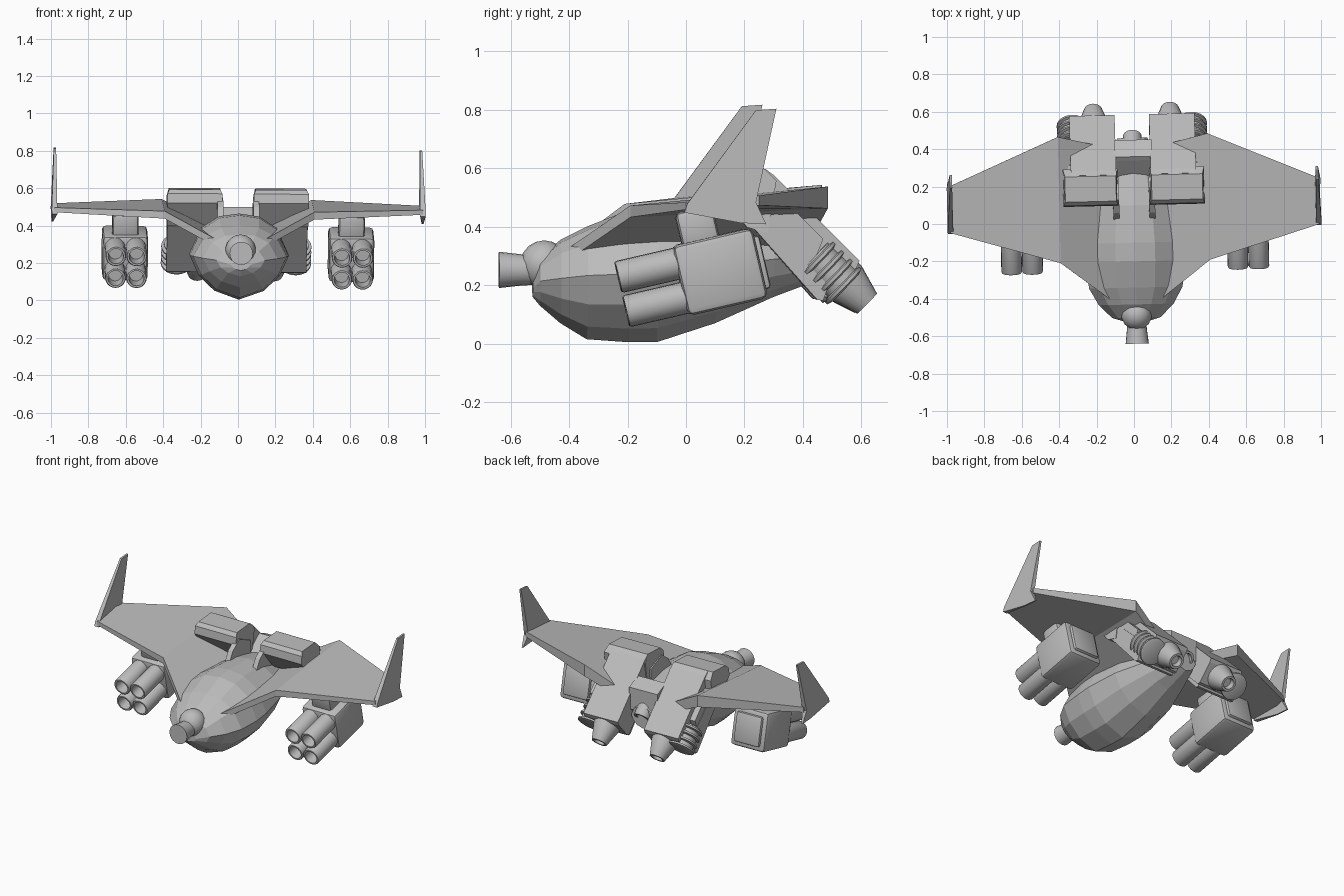
import bpy, bmesh
from math import radians, cos, sin
from mathutils import Matrix, Vector

cube = bpy.data.objects.get("Cube")
if cube:
    bpy.data.objects.remove(cube, do_unlink=True)

grey = bpy.data.materials.new("hull_grey")
grey.use_nodes = True
grey.diffuse_color = (0.5, 0.5, 0.5, 1)
grey.node_tree.nodes["Principled BSDF"].inputs["Base Color"].default_value = (0.5, 0.5, 0.5, 1)

# The whole craft sits with a slight yaw and bank
POSE = Matrix.Rotation(radians(1.4), 4, "Z") @ Matrix.Rotation(radians(0.4), 4, "Y")


def finish(name, bm, smooth=False):
    bmesh.ops.recalc_face_normals(bm, faces=bm.faces)
    bm.transform(POSE)
    mesh = bpy.data.meshes.new(name)
    bm.to_mesh(mesh)
    bm.free()
    mesh.materials.append(grey)
    obj = bpy.data.objects.new(name, mesh)
    bpy.context.collection.objects.link(obj)
    if smooth:
        bpy.ops.object.select_all(action="DESELECT")
        obj.select_set(True)
        bpy.context.view_layer.objects.active = obj
        bpy.ops.object.shade_smooth_by_angle(angle=radians(35))


def pair(name, bm, smooth=False):
    """Left part plus its mirrored right twin."""
    other = bm.copy()
    other.transform(Matrix.Scale(-1, 4, (1, 0, 0)))
    finish("left_" + name, bm, smooth)
    finish("right_" + name, other, smooth)


def loft(rings, cap=True):
    bm = bmesh.new()
    loops = [[bm.verts.new(p) for p in ring] for ring in rings]
    n = len(loops[0])
    for a, b in zip(loops, loops[1:]):
        for i in range(n):
            j = (i + 1) % n
            bm.faces.new((a[i], a[j], b[j], b[i]))
    if cap:
        bm.faces.new(loops[0])
        bm.faces.new(loops[-1])
    return bm


def slab(profile, x0, x1):
    """Side profile of (y, z) points, extruded across x."""
    return loft([[(x, y, z) for y, z in profile] for x in (x0, x1)])


def box(size, matrix, bevel=0.0):
    bm = bmesh.new()
    bmesh.ops.create_cube(bm, size=1, matrix=Matrix.Diagonal((*size, 1)))
    if bevel:
        bmesh.ops.bevel(bm, geom=bm.edges[:], offset=bevel, segments=2,
                        profile=0.5, affect="EDGES")
    bm.transform(matrix)
    return bm


def lathe(profile, matrix, sides=20):
    """Rings of (radius, distance) turned around the local forward (-y) axis."""
    rings = [[(r * cos(radians(360 * i / sides)), -d, r * sin(radians(360 * i / sides)))
              for i in range(sides)] for r, d in profile]
    bm = loft(rings)
    bm.transform(matrix)
    return bm


# Faceted fuselage: y, bottom, widest height, top, half width
stations = [(-.525, .16, .19, .22, .05), (-.50, .13, .215, .29, .13),
            (-.43, .07, .225, .355, .20), (-.34, .015, .235, .40, .25),
            (-.20, .005, .24, .455, .265), (-.10, .005, .25, .465, .265),
            (.10, .07, .27, .46, .235), (.30, .16, .29, .42, .16),
            (.46, .22, .29, .36, .08)]
rings = []
for y, zb, zc, zt, w in stations:
    lo, up = zc - zb, zt - zc
    half = [(.5 * w, zb + .2 * lo), (.82 * w, zb + .55 * lo), (w, zc),
            (.76 * w, zc + .65 * up), (.4 * w, zc + .93 * up)]
    outline = [(0, zb)] + half + [(0, zt)] + [(-x, z) for x, z in reversed(half)]
    rings.append([(x, y, z) for x, z in outline])
finish("fuselage", loft(rings))

# Nose turret and gun barrel
bm = bmesh.new()
bmesh.ops.create_uvsphere(bm, u_segments=14, v_segments=9, radius=0.083,
                          matrix=Matrix.Translation((0, -.485, .27)))
finish("nose_turret", bm, True)
finish("nose_gun", lathe([(.05, 0), (.053, .09), (.062, .17)],
                         Matrix.Translation((0, -.47, .252))), True)

# Gull wing: x, y, upper z, lower z along each chord from leading to trailing edge
chords = [((.10, -.43, .31, .27), (.08, .40, .365, .31)),
          ((.40, -.20, .475, .435), (.40, .475, .54, .465)),
          ((.985, -.025, .49, .465), (.985, .225, .513, .48))]
pair("wing", loft([[(f[0], f[1], f[2]), (r[0], r[1], r[2]),
                    (r[0], r[1], r[3]), (f[0], f[1], f[3])] for f, r in chords]))

# Wingtip fins, thick at the base and thin at the top
fin = [(-.03, .455), (-.02, .485), (.215, .805), (.285, .81),
       (.215, .49), (.25, .415), (.16, .42)]
bm = slab(fin, .97, 1.0)
for v in bm.verts:
    if v.co.z > .7:
        v.co.x = .985 + (v.co.x - .985) * .4 - .006
    elif v.co.z < .43:
        v.co.x = .99 + (v.co.x - .985) * .3
pair("wingtip_fin", bm)

# Engine intakes above the wing, open beneath a sloping hood
hood = [(.10, .52), (.105, .57), (.125, .592), (.26, .60),
        (.30, .56), (.27, .38), (.20, .40)]
bm = slab(hood, .085, .378)
for v in bm.verts:
    if v.co.z > .59:
        v.co.x = .23 + (v.co.x - .23) * .93
pair("intake_hood", bm)
pair("intake_splitter", slab([(.02, .43), (.06, .50), (.13, .55), (.25, .5), (.25, .38)],
                             .08, .112))

# Engine nacelles sloping down and back through the wing
pair("nacelle", slab([(.20, .43), (.265, .598), (.29, .58), (.585, .285),
                      (.575, .262), (.485, .163), (.465, .162)], .092, .335))
pair("nacelle_side", slab([(.19, .44), (.26, .50), (.32, .50), (.46, .36),
                           (.40, .21), (.35, .27)], .30, .372))
pair("nacelle_underside", slab([(.22, .40), (.30, .45), (.50, .26), (.46, .15), (.44, .152)],
                               .10, .375))

# Exhaust nozzles and cooling ribs, set along the sloping engine axis
def engine_axis(x, y, z):
    return Matrix.Translation((x, y, z)) @ Matrix.Rotation(radians(136), 4, "X")


pair("nozzle", lathe([(.08, -.02), (.08, .02), (.048, .125), (.034, .125), (.03, .09)],
                     engine_axis(.205, .525, .225)), True)
for i in range(4):
    d = i * .029
    pair("cooling_rib_%d" % (i + 1),
         lathe([(.066, 0), (.084, .005), (.084, .016), (.066, .022)],
               engine_axis(.318, .435 + d, .295 - d)), True)
pair("rib_core", lathe([(.068, 0), (.068, .14)], engine_axis(.318, .43, .30)), True)

# Tail block between the engines, with a small central exhaust
finish("tail_block", slab([(.24, .30), (.24, .40), (.34, .485), (.36, .50),
                           (.45, .46), (.45, .32), (.40, .28)], -.10, .10))
finish("tail_exhaust", lathe([(.05, 0), (.05, .11), (.035, .11), (.03, .06)],
                             engine_axis(0, .39, .37)), True)

# Launcher pods slung nose-down below the wings
POD = Matrix.Translation((.605, .10, .25)) @ Matrix.Rotation(radians(13), 4, "X")
pair("launcher_pod", box((.242, .28, .245), POD, .022), True)
pair("launcher_back_plate", box((.18, .03, .185), POD @ Matrix.Translation((0, .143, 0)), .012), True)
pair("launcher_pylon", box((.14, .13, .14), POD @ Matrix.Translation((0, -.04, .16)), .02), True)
for row, z in (("upper", .06), ("lower", -.06)):
    for col, x in (("outer", .056), ("inner", -.056)):
        tube = [(.055, .08), (.055, .335), (.051, .342), (.041, .342), (.036, .25)]
        pair("%s_%s_launch_tube" % (row, col),
             lathe(tube, POD @ Matrix.Translation((x, 0, z))), True)
